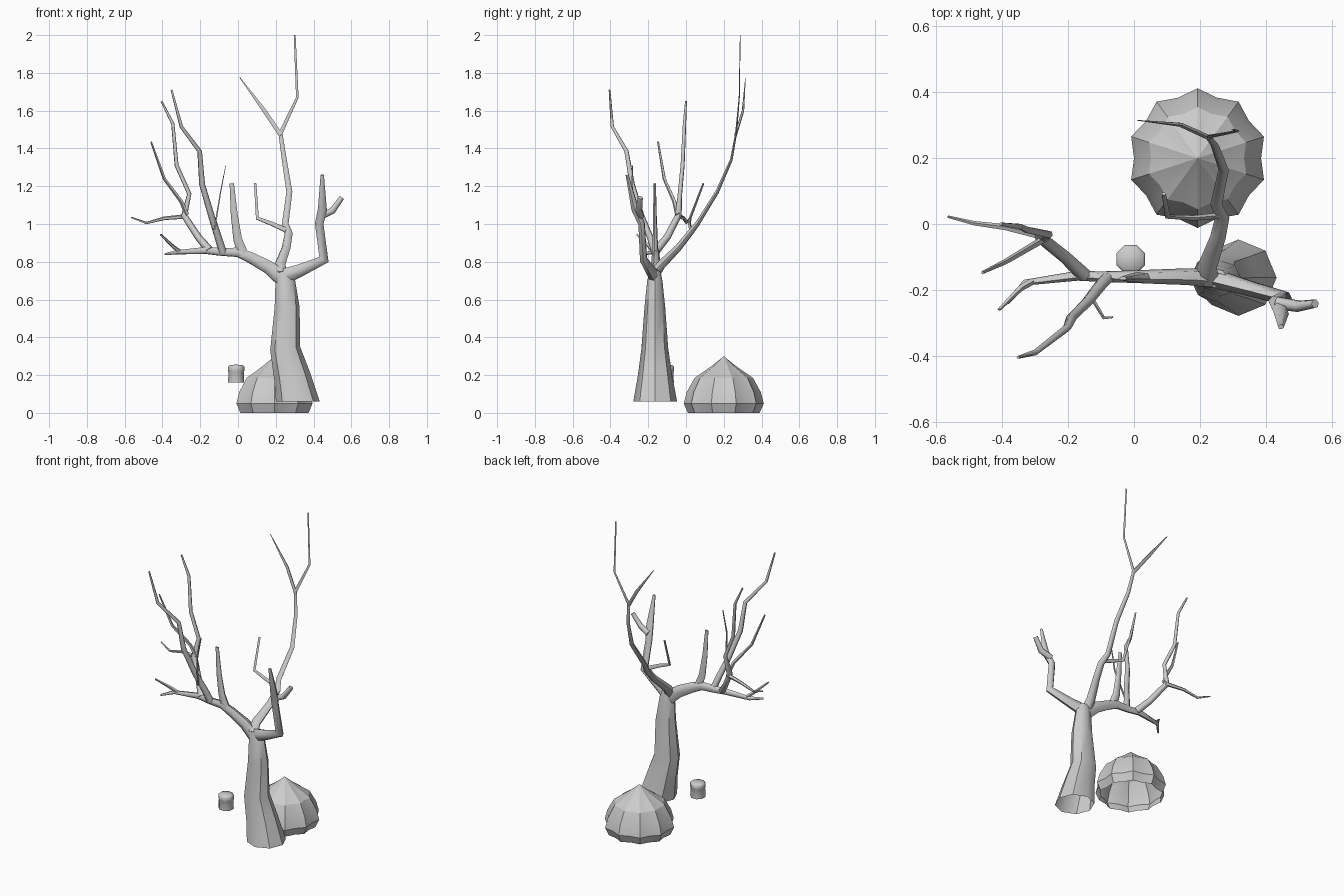
import bpy, bmesh, math
from mathutils import Vector


def finish(name, bm, angle):
    bmesh.ops.recalc_face_normals(bm, faces=bm.faces)
    mesh = bpy.data.meshes.new(name)
    bm.to_mesh(mesh)
    bm.free()
    ob = bpy.data.objects.new(name, mesh)
    bpy.context.collection.objects.link(ob)
    bpy.ops.object.select_all(action='DESELECT')
    ob.select_set(True)
    bpy.context.view_layer.objects.active = ob
    bpy.ops.object.shade_smooth_by_angle(angle=math.radians(angle))


def bridge(bm, a, b):
    n = len(a)
    for i in range(n):
        bm.faces.new((a[i], a[(i + 1) % n], b[(i + 1) % n], b[i]))


def tube(name, pts, sides=6, cap_start=True, start_dir=None, flat=(1, 1), angle=65):
    """Tapered limb through (x, y, z, radius) points; flat = depth factor at start and end."""
    bm = bmesh.new()
    ps = [Vector(p[:3]) for p in pts]
    segs = [(b - a).normalized() for a, b in zip(ps, ps[1:])]
    dirs = [start_dir or segs[0]]
    dirs += [(a + b).normalized() for a, b in zip(segs, segs[1:])] + [segs[-1]]
    u = dirs[0].orthogonal().normalized()
    rings = []
    for k, (p, d, row) in enumerate(zip(ps, dirs, pts)):
        u = (u - d * u.dot(d)).normalized()
        v = d.cross(u)
        depth = flat[0] + (flat[1] - flat[0]) * k / (len(ps) - 1)
        ring = []
        for i in range(sides):
            a = math.tau * i / sides
            off = row[3] * (u * math.cos(a) + v * math.sin(a))
            off.y *= depth
            ring.append(bm.verts.new(p + off))
        rings.append(ring)
    for a, b in zip(rings, rings[1:]):
        bridge(bm, a, b)
    bm.faces.new(rings[-1])
    if cap_start:
        bm.faces.new(rings[0])
    finish(name, bm, angle)


def lathe(name, centre, profile, sides, ruffle=0.0, angle=40, phase=0.0):
    """Open-bottomed turned shape; ruffle pulls in every second rib."""
    cx, cy = centre
    bm = bmesh.new()
    rings = []
    for r, z in profile[:-1]:
        ring = []
        for i in range(sides):
            a = math.tau * i / sides + phase
            k = r * (1 - ruffle * (i % 2))
            ring.append(bm.verts.new((cx + k * math.cos(a), cy + k * math.sin(a), z)))
        rings.append(ring)
    for a, b in zip(rings, rings[1:]):
        bridge(bm, a, b)
    tip = bm.verts.new((cx, cy, profile[-1][1]))
    for i in range(sides):
        bm.faces.new((rings[-1][i], rings[-1][(i + 1) % sides], tip))
    finish(name, bm, angle)


# Trunk, open underneath
tube("trunk", [(.317, -.163, .06, .116), (.285, -.164, .2, .096), (.25, -.165, .34, .08),
               (.26, -.165, .56, .066), (.25, -.165, .7, .052), (.243, -.163, .75, .04)],
     8, False, Vector((0, 0, 1)), (1, .72), 44)

# Right limb and its side stub
tube("right_limb", [(.24, -.165, .72, .045), (.33, -.19, .755, .034), (.455, -.225, .812, .028),
                    (.43, -.235, 1.0, .023), (.447, -.27, 1.08, .024), (.446, -.312, 1.26, .009)],
     flat=(.65, .9))
tube("right_stub", [(.435, -.24, 1.04, .02), (.50, -.25, 1.07, .018), (.55, -.242, 1.14, .014)])

# Left main limb, ending in two twigs
tube("left_limb", [(.25, -.165, .70, .048), (.16, -.16, .772, .038), (.07, -.16, .82, .032),
                   (0, -.16, .85, .027), (-.1, -.16, .853, .022), (-.17, -.157, .86, .02),
                   (-.33, -.178, .85, .012), (-.385, -.24, .84, .006)], flat=(.65, .8))
tube("left_twig", [(-.31, -.175, .855, .011), (-.345, -.195, .882, .01), (-.41, -.26, .945, .005)], 5)

# Upright stub on the left limb
tube("upright_stub", [(.03, -.162, .83, .03), (-.002, -.163, .92, .024), (-.02, -.165, 1.05, .019),
                      (-.033, -.165, 1.215, .012)], flat=(.6, .5))

# Front branch with a thin twig
tube("front_branch", [(-.08, -.163, .85, .022), (-.105, -.19, .93, .02), (-.14, -.235, 1.04, .018),
                      (-.19, -.285, 1.21, .016), (-.203, -.315, 1.385, .013),
                      (-.30, -.39, 1.515, .01), (-.352, -.405, 1.71, .005)], flat=(.9, .9))
tube("front_twig", [(-.125, -.23, .97, .006), (-.092, -.285, 1.17, .004), (-.065, -.283, 1.31, .002)],
     4, flat=(1, 2))

# Outer left branch with three shoots
tube("outer_branch", [(-.15, -.157, .86, .022), (-.21, -.10, .93, .019), (-.285, -.04, 1.045, .018),
                      (-.258, -.032, 1.16, .012), (-.325, -.018, 1.31, .011),
                      (-.345, -.008, 1.53, .009), (-.405, 0, 1.65, .005)])
tube("outer_low_shoot", [(-.27, -.038, 1.04, .013), (-.39, -.01, 1.03, .01),
                         (-.485, .002, 1.005, .007), (-.565, .022, 1.035, .004)], 5)
tube("outer_mid_shoot", [(-.27, -.045, 1.05, .013), (-.30, -.062, 1.12, .011),
                         (-.39, -.115, 1.24, .009), (-.46, -.148, 1.435, .005)], 5)

# Tall back branch, forked at the top
tube("back_branch", [(.225, -.17, .73, .036), (.222, -.13, .785, .03), (.255, -.04, .875, .024),
                     (.268, .02, .95, .022), (.25, .06, 1.0, .018), (.272, .165, 1.17, .016),
                     (.245, .24, 1.34, .013), (.225, .265, 1.48, .011),
                     (.314, .282, 1.67, .007), (.3, .287, 2.0, .005)], flat=(.8, .4))
tube("back_fork", [(.228, .262, 1.47, .012), (.14, .302, 1.60, .011), (.01, .315, 1.775, .002)],
     5, flat=(.6, .6))
tube("back_twig", [(.258, .025, .965, .014), (.18, .018, 1.0, .012), (.102, .022, 1.03, .01),
                   (.09, .092, 1.215, .007)], 5, flat=(.7, .7))

# Scalloped mound with a peaked top
lathe("mound", (.193, .2), [(.19, 0), (.212, .05), (.196, .11), (.155, .185), (.066, .247), (0, .3)],
      20, .09, 26, math.pi / 2)

# Small floating knob with a rounded cap
lathe("knob", (-.01, -.107), [(.046, .16), (.044, .215), (.047, .222), (.047, .244), (.04, .252), (0, .256)],
      8, 0, 50, math.pi / 8)
